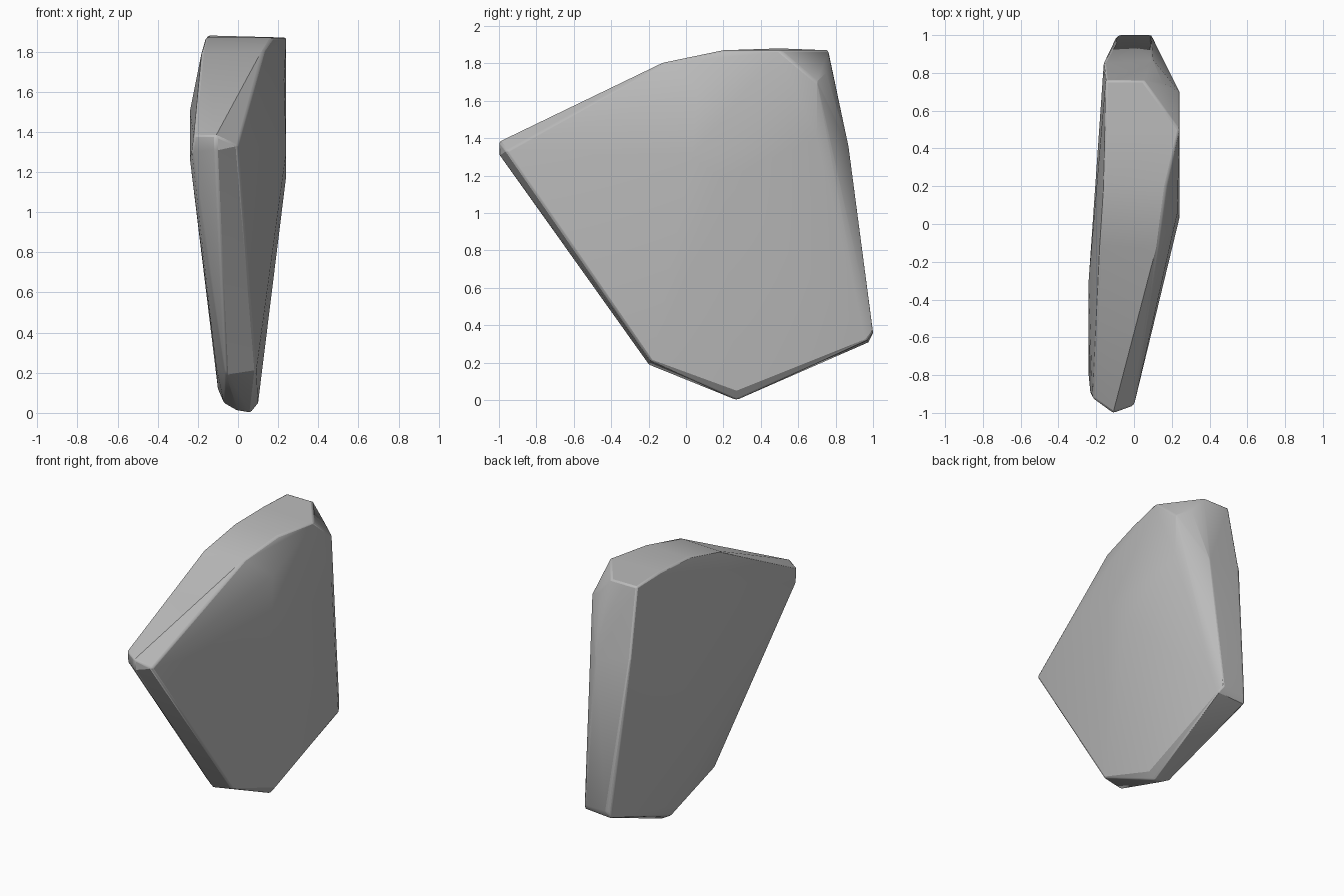
import bpy, bmesh, math

if "Cube" in bpy.data.objects:
    bpy.data.objects.remove(bpy.data.objects["Cube"], do_unlink=True)

# Single stone colour
stone = bpy.data.materials.new("grey stone")
stone.use_nodes = True
grey = (0.5, 0.5, 0.5, 1)
stone.diffuse_color = grey
stone.node_tree.nodes["Principled BSDF"].inputs["Base Color"].default_value = grey

# Corners of the chipped slab
front_tip = [(-.11, -1, 1.38), (-.11, -1, 1.31), (0, -.96, 1.33),
             (-.23, -.9, 1.3), (-.22, -.92, 1.38)]
left_plateau = [(.24, .03, 1.3), (.24, .2, 1.18), (.24, .38, 1.18),
                (.24, .7, 1.4), (.24, .7, 1.7), (.24, .5, 1.87), (.23, .06, 1.66)]
top_ridge = [(.17, 0, 1.72), (.13, -.11, 1.81), (-.18, -.11, 1.8), (-.16, .2, 1.87),
             (.17, .2, 1.87), (-.15, .5, 1.88), (-.15, .76, 1.87), (.05, .76, 1.87),
             (.15, .75, 1.75)]
right_face = [(-.24, -.3, 1.5), (-.24, -.8, 1.27), (-.16, .85, 1.4)]
back_edge = [(-.08, 1, .36), (.09, 1, .36), (-.1, .98, .31), (.11, .97, .32),
             (.1, .87, 1.35)]
foot = [(.06, .27, 0), (.1, .27, .05), (0, .27, .01), (-.07, .27, .05), (-.1, .25, .12),
        (.09, -.19, .21), (-.06, -.2, .19), (-.11, -.16, .24)]

# Shrink-wrap the corners into one solid
bm = bmesh.new()
for p in front_tip + left_plateau + top_ridge + right_face + back_edge + foot:
    bm.verts.new(p)
hull = bmesh.ops.convex_hull(bm, input=bm.verts[:])
loose = [v for v in bm.verts if not v.link_faces]
bmesh.ops.delete(bm, geom=loose, context='VERTS')
bmesh.ops.dissolve_limit(bm, angle_limit=math.radians(3), verts=bm.verts[:], edges=bm.edges[:])
bmesh.ops.recalc_face_normals(bm, faces=bm.faces[:])
mesh = bpy.data.meshes.new("rock_slab")
bm.to_mesh(mesh)
bm.free()
mesh.materials.append(stone)
rock = bpy.data.objects.new("rock_slab", mesh)
bpy.context.collection.objects.link(rock)

# Worn edges
bevel = rock.modifiers.new("worn edges", 'BEVEL')
bevel.width = 0.015
bevel.segments = 2
bevel.limit_method = 'ANGLE'
bevel.angle_limit = math.radians(35)

bpy.ops.object.select_all(action='DESELECT')
rock.select_set(True)
bpy.context.view_layer.objects.active = rock
bpy.ops.object.shade_smooth_by_angle(angle=math.radians(30))
